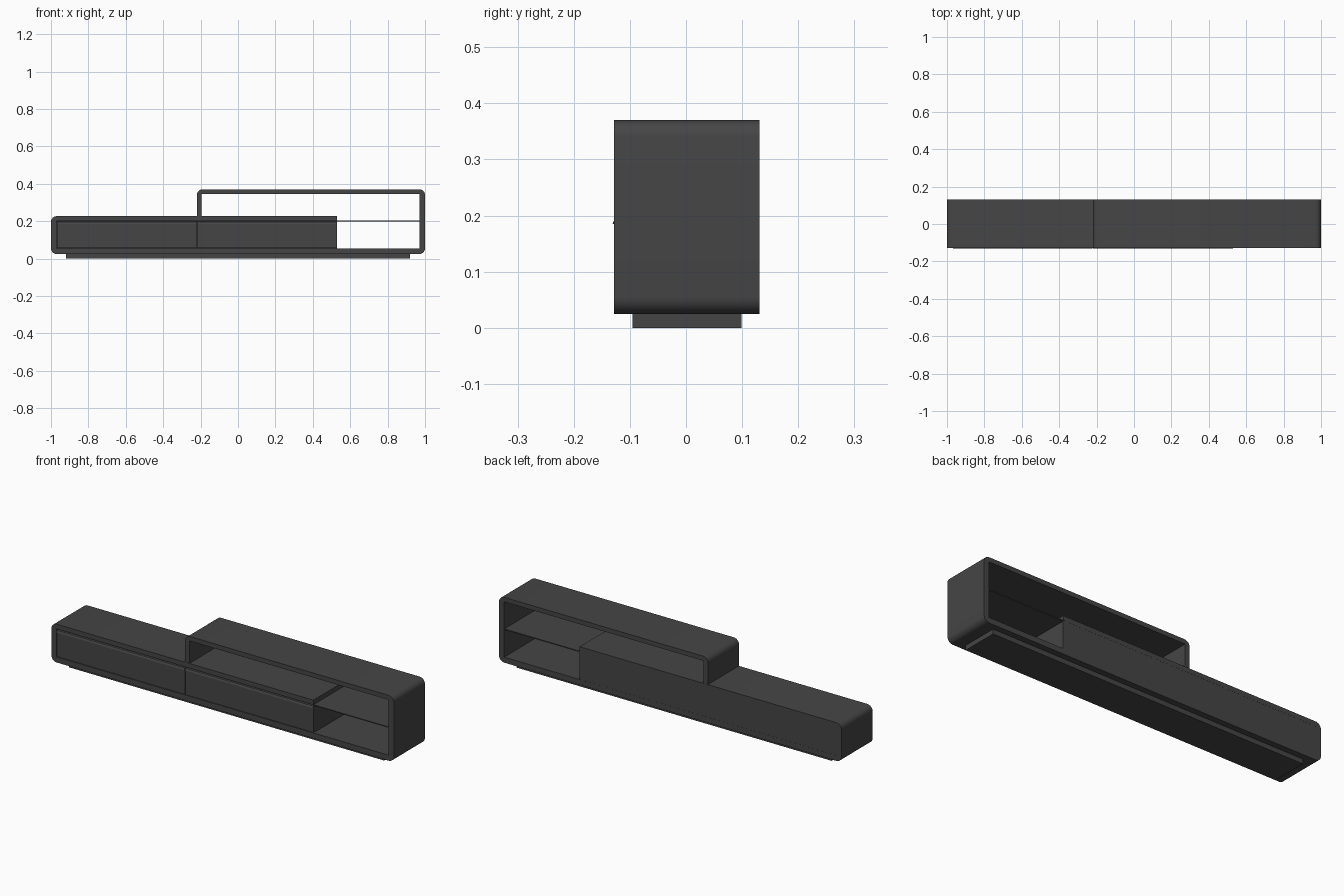
import bpy, bmesh, math

if "Cube" in bpy.data.objects:
    bpy.data.objects.remove(bpy.data.objects["Cube"])


def prism(name, pts, lo, hi, axis='y'):
    """Extrude a closed 2D outline: (x, z) along y, or (y, z) along x."""
    bm = bmesh.new()
    if axis == 'y':
        vs = [bm.verts.new((a, lo, b)) for a, b in pts]
        move = (0, hi - lo, 0)
    else:
        vs = [bm.verts.new((lo, a, b)) for a, b in pts]
        move = (hi - lo, 0, 0)
    face = bm.faces.new(vs)
    res = bmesh.ops.extrude_face_region(bm, geom=[face])
    bmesh.ops.translate(bm, vec=move,
                        verts=[v for v in res['geom'] if isinstance(v, bmesh.types.BMVert)])
    bmesh.ops.recalc_face_normals(bm, faces=bm.faces)
    me = bpy.data.meshes.new(name)
    bm.to_mesh(me)
    bm.free()
    ob = bpy.data.objects.new(name, me)
    bpy.context.collection.objects.link(ob)
    mat = bpy.data.materials.get('charcoal') or bpy.data.materials.new('charcoal')
    mat.diffuse_color = (0.06, 0.06, 0.06, 1)
    mat.use_nodes = True
    mat.node_tree.nodes["Principled BSDF"].inputs["Base Color"].default_value = mat.diffuse_color
    me.materials.append(mat)
    return ob


def box(name, x, y, z):
    return prism(name, [(x[0], z[0]), (x[1], z[0]), (x[1], z[1]), (x[0], z[1])], *y)


def corner(cx, cz, start, turn, r=0.03, n=6):
    """Rounded outline corner around a centre point, angles in degrees."""
    return [(cx + r * math.cos(math.radians(start + turn * i / n)),
             cz + r * math.sin(math.radians(start + turn * i / n))) for i in range(n + 1)]


FRONT, BACK = -0.128, 0.131

# Continuous folded board that wraps the low cabinet and the raised shelf
outline = [(0.53, 0.227)]
outline += corner(-0.97, 0.197, 90, 90)
outline += corner(-0.97, 0.055, 180, 90)
outline += corner(0.97, 0.055, 270, 90)
outline += corner(0.97, 0.34, 0, 90)
outline += corner(-0.19, 0.34, 90, 90)
outline += [(-0.22, 0.2275), (-0.194, 0.2275), (-0.194, 0.346), (0.97, 0.346),
            (0.97, 0.054), (-0.97, 0.054), (-0.97, 0.202), (0.53, 0.202)]
frame = prism('folded_frame', outline, FRONT, BACK)
bpy.context.view_layer.objects.active = frame
frame.select_set(True)
bpy.ops.object.shade_smooth_by_angle(angle=math.radians(30))

# Closed cabinet body, flush at the back
box('cabinet_body', (-0.97, 0.53), (-0.11, BACK - 0.0005), (0.054, 0.202))

# Two drawer fronts with a small finger lip along the top
lip_profile = [(-0.11, 0.056), (-0.127, 0.056), (-0.127, 0.185), (-0.131, 0.185),
               (-0.127, 0.195), (-0.118, 0.2), (-0.11, 0.2)]
for side, x0, x1 in (('left', -0.968, -0.2215), ('right', -0.2185, 0.53)):
    prism(side + '_drawer_front', lip_profile, x0, x1, 'x')

# Thin shelf in the open end bay
box('thin_shelf', (0.53, 0.97), (FRONT + 0.001, BACK - 0.001), (0.198, 0.203))

# Recessed plinth
box('plinth', (-0.92, 0.92), (-0.095, 0.099), (0, 0.025))
